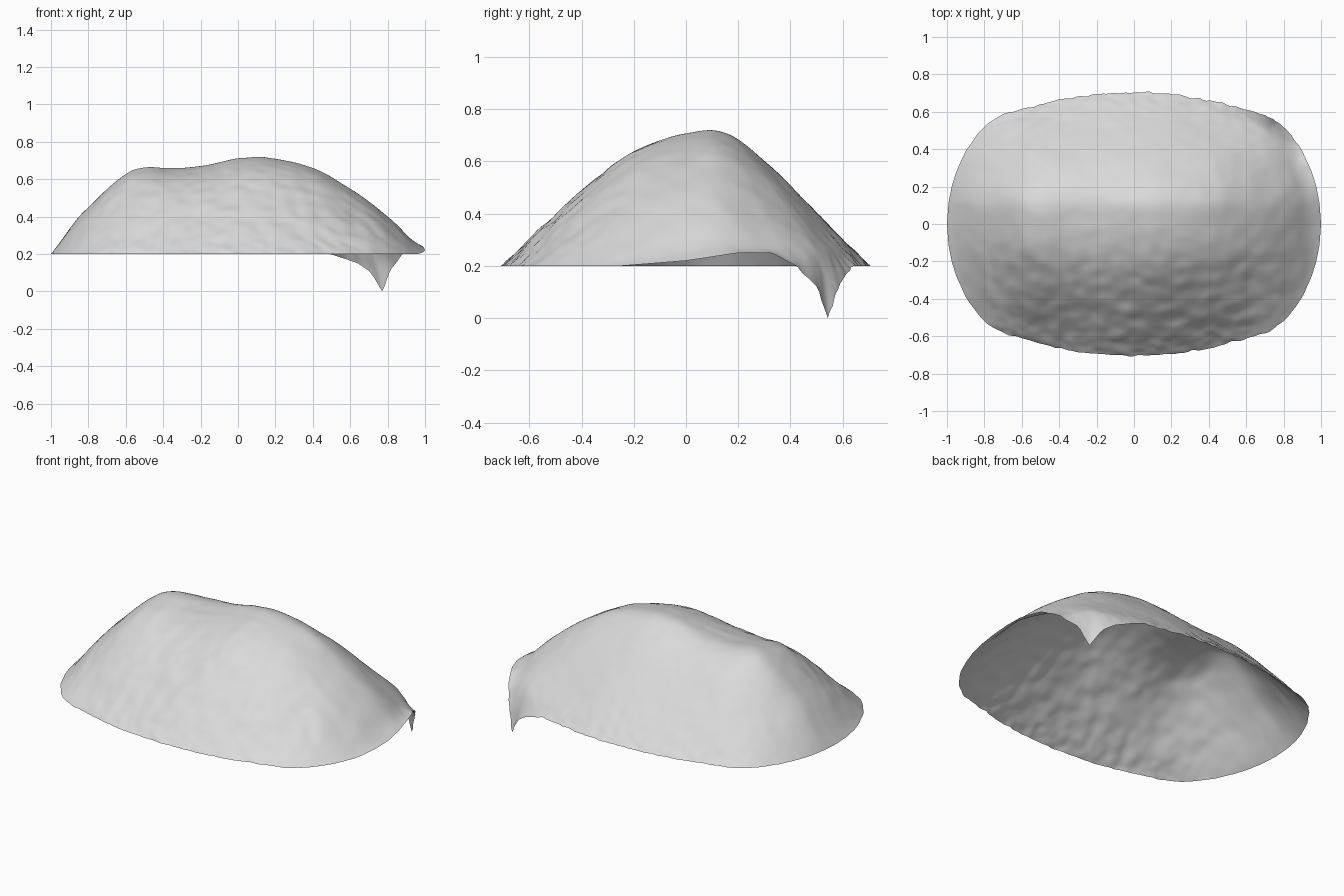
import bpy
import bmesh
import math
from mathutils import Vector, noise

cube = bpy.data.objects.get("Cube")
if cube:
    bpy.data.objects.remove(cube)

RIM_Z = 0.2
HALF_Y = 0.705
SEGMENTS, RINGS = 300, 60

# Half width against |x|, ridge height along x, slope from ridge to rim, left rim offset along y
WIDTH = [(0, 0.705), (0.2, 0.695), (0.4, 0.665), (0.6, 0.612), (0.7, 0.583), (0.78, 0.54),
         (0.84, 0.475), (0.9, 0.39), (0.95, 0.28), (0.975, 0.2), (0.992, 0.11), (1, 0)]
RIDGE = [(-1, 0), (-0.9, 0.135), (-0.8, 0.25), (-0.6, 0.43), (-0.5, 0.467), (-0.35, 0.462),
         (-0.2, 0.47), (0, 0.508), (0.15, 0.517), (0.4, 0.46), (0.6, 0.35), (0.8, 0.2), (1, 0)]
SECTION = [(-1, 0), (-0.87, 0.2), (-0.75, 0.385), (-0.625, 0.56), (-0.5, 0.715), (-0.38, 0.845),
           (-0.26, 0.925), (-0.135, 0.975), (0, 1), (0.15, 0.94), (0.32, 0.785), (0.49, 0.6),
           (0.655, 0.405), (0.82, 0.21), (1, 0)]
RIM = [(-0.25, 0), (0, 0.02), (0.2, 0.05), (0.33, 0.05), (0.42, 0), (0.5, -0.08),
       (0.525, -0.14), (0.545, -0.2), (0.57, -0.12), (0.6, -0.05), (0.64, 0)]


def sample(table, u, smooth=True):
    """Read a table of points, optionally with a smooth curve through them."""
    if u <= table[0][0]:
        return table[0][1]
    for i in range(len(table) - 1):
        (a, p), (b, q) = table[i], table[i + 1]
        if u <= b:
            k = (u - a) / (b - a)
            if not smooth:
                return p + (q - p) * k

            def slope(j):
                lo, hi = table[max(j - 1, 0)], table[min(j + 1, len(table) - 1)]
                return (hi[1] - lo[1]) / (hi[0] - lo[0]) * (b - a)
            return (p * (1 + 2 * k) * (1 - k) ** 2 + slope(i) * k * (1 - k) ** 2
                    + q * k * k * (3 - 2 * k) + slope(i + 1) * k * k * (k - 1))
    return table[-1][1]


def half_width(x):
    return max(sample(WIDTH, abs(x), False), 1e-5)


def section(y, width):
    """Cross-section with its ridge line set a little behind the middle."""
    ridge = min(0.11, 0.4 * width)
    offset = y - ridge
    span = width - ridge if offset > 0 else width + ridge
    return sample(SECTION, max(-1, min(1, offset / span)))


def dome_height(x, y, t):
    """A swept section, mixed with a radial dome to fill out the back corners."""
    swept = sample(RIDGE, x) * section(y, half_width(x))
    across = (y / HALF_Y) ** 2
    share = x * x / max(x * x + across, 1e-9)
    end = sample(RIDGE, math.copysign(t, x))
    side = sample(RIDGE, 0) * section(math.copysign(t, y) * HALF_Y, HALF_Y)
    radial = share * end + (1 - share) * side
    k = max(0, min(1, y / 0.3))
    mix = 0.1 + 0.35 * k * k * (3 - 2 * k)
    return swept + (radial - swept) * mix


def surface(angle, t):
    ox = math.cos(angle)
    oy = math.copysign(half_width(ox), math.sin(angle))
    x, y = ox * t, oy * t
    z = RIM_Z + dome_height(x, y, t)
    # Raised lip and hanging point
    if ox > 0:
        k = max(0, (t - 0.9) / 0.1)
        z += sample(RIM, oy, False) * k * k
    # Stone-like unevenness, rougher on the front slope
    rough = 0.003 + 0.008 * max(0, min(1, -y / 0.5))
    fade = min(1, (1 - t) * 8)
    p = Vector((x, y, z))
    bump = noise.noise(p * 5) * 0.006 + noise.noise(p * 12) * rough
    jag = noise.noise(p * 20) * 0.03 * t ** 8 * abs(oy)
    return Vector((x, y * (1 + jag), z + bump * fade))


# Open domed shell
bm = bmesh.new()
crown = bm.verts.new(surface(0, 0))
rings = []
for r in range(1, RINGS + 1):
    t = (r / RINGS) ** 0.85
    rings.append([bm.verts.new(surface(math.tau * s / SEGMENTS, t)) for s in range(SEGMENTS)])
for s in range(SEGMENTS):
    n = (s + 1) % SEGMENTS
    bm.faces.new((crown, rings[0][s], rings[0][n]))
    for inner, outer in zip(rings, rings[1:]):
        bm.faces.new((inner[s], outer[s], outer[n], inner[n]))
for face in bm.faces:
    face.smooth = True

mesh = bpy.data.meshes.new("dome_shell")
bm.to_mesh(mesh)
bm.free()
shell = bpy.data.objects.new("dome_shell", mesh)
bpy.context.collection.objects.link(shell)

# Pale grey stone
stone = bpy.data.materials.new("pale_grey")
stone.use_nodes = True
colour = (0.7, 0.7, 0.7, 1)
stone.diffuse_color = colour
shader = next(n for n in stone.node_tree.nodes if n.type == 'BSDF_PRINCIPLED')
shader.inputs["Base Color"].default_value = colour
mesh.materials.append(stone)
